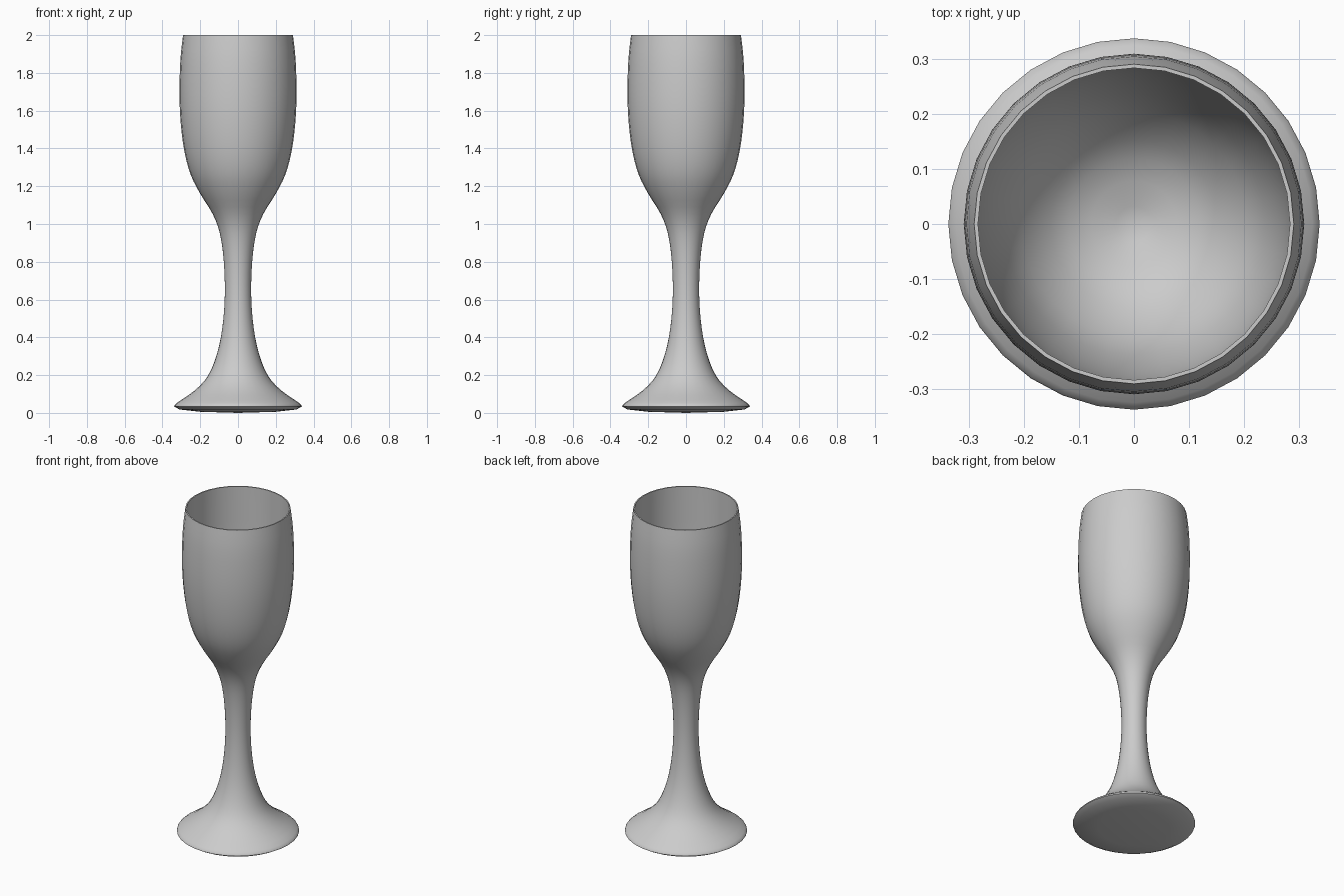
import bpy
import bmesh
from math import radians
from mathutils import Vector

if "Cube" in bpy.data.objects:
    bpy.data.objects.remove(bpy.data.objects["Cube"], do_unlink=True)

SIDES = 32


def make_material(name, rgb):
    mat = bpy.data.materials.new(name)
    mat.use_nodes = True
    mat.diffuse_color = (*rgb, 1)
    mat.node_tree.nodes["Principled BSDF"].inputs["Base Color"].default_value = (*rgb, 1)
    return mat


def smooth_path(points, steps=3):
    """Catmull-Rom curve through (radius, height) points."""
    pts = [Vector(p) for p in points]
    path = []
    for i in range(len(pts) - 1):
        a, b = pts[i], pts[i + 1]
        before, after = pts[max(i - 1, 0)], pts[min(i + 2, len(pts) - 1)]
        for s in range(steps):
            t = s / steps
            path.append(0.5 * (2 * a + (b - before) * t
                               + (2 * before - 5 * a + 4 * b - after) * t ** 2
                               + (3 * a - before - 3 * b + after) * t ** 3))
    path.append(pts[-1])
    return path


def lathe(name, profile, mat):
    """Spin a profile around the vertical axis into a closed surface."""
    bm = bmesh.new()
    verts = [bm.verts.new((max(r, 0), 0, z)) for r, z in profile]
    edges = [bm.edges.new(pair) for pair in zip(verts, verts[1:])]
    bmesh.ops.spin(bm, geom=verts + edges, cent=(0, 0, 0), axis=(0, 0, 1),
                   angle=radians(360), steps=SIDES)
    bmesh.ops.remove_doubles(bm, verts=bm.verts, dist=0.0005)
    bmesh.ops.recalc_face_normals(bm, faces=bm.faces)
    mesh = bpy.data.meshes.new(name)
    bm.to_mesh(mesh)
    bm.free()
    mesh.materials.append(mat)
    obj = bpy.data.objects.new(name, mesh)
    bpy.context.collection.objects.link(obj)
    bpy.ops.object.select_all(action="DESELECT")
    bpy.context.view_layer.objects.active = obj
    obj.select_set(True)
    bpy.ops.object.shade_smooth_by_angle(angle=radians(50))
    return obj


# Underside of the foot, slightly domed
underside = [(0, 0), (0.2, 0.006), (0.31, 0.018), (0.338, 0.034)]

# Flared foot, slim stem and outside of the bowl
outside = [(0.338, 0.034), (0.325, 0.052), (0.23, 0.118), (0.16, 0.195),
           (0.112, 0.31), (0.083, 0.45), (0.07, 0.62), (0.075, 0.8),
           (0.096, 0.95), (0.135, 1.055), (0.2, 1.16), (0.25, 1.26),
           (0.283, 1.38), (0.303, 1.53), (0.31, 1.69), (0.305, 1.87),
           (0.291, 2.0)]

# Inside of the bowl, from lip to bottom
inside = [(0.284, 2.0), (0.285, 1.85), (0.285, 1.68), (0.276, 1.52),
          (0.25, 1.38), (0.205, 1.27), (0.12, 1.18), (0, 1.14)]

grey = make_material("plain grey", (0.6, 0.6, 0.6))
profile = underside[:-1] + smooth_path(outside) + smooth_path(inside)
lathe("flute_glass", profile, grey)
